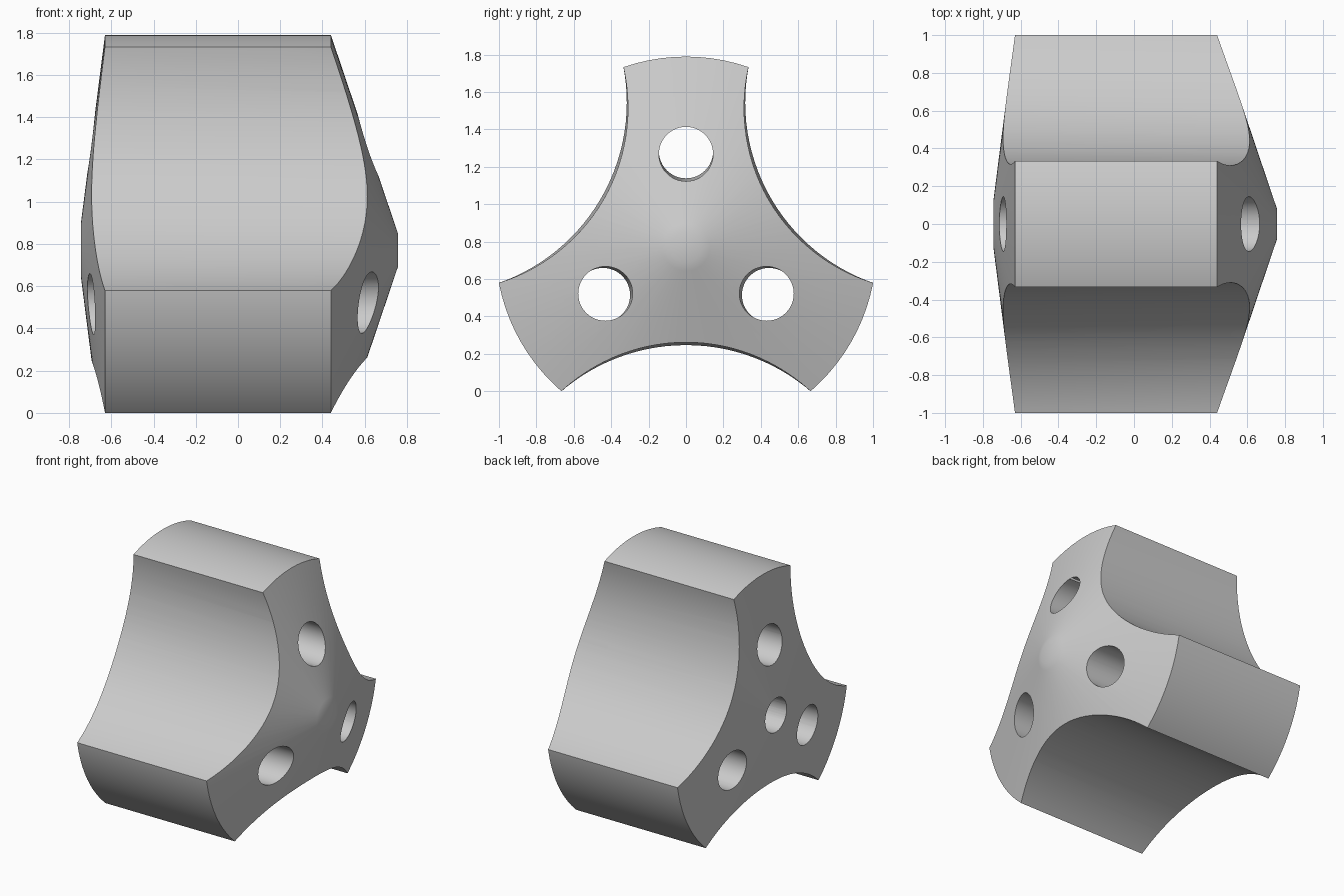
import bpy
import bmesh
from math import cos, sin, pi, radians, sqrt

cube = bpy.data.objects.get("Cube")
if cube:
    bpy.data.objects.remove(cube, do_unlink=True)

AXIS_Z = 0.771        # height of the knob's axis, which runs along x
RIM = 1.0185          # outer radius
TIP_HALF = 0.666      # half the distance between the two tips of a scoop
TIP_DIST = 0.771      # distance from the axis to the line joining those tips

grey = bpy.data.materials.new("plain_grey")
grey.use_nodes = True
colour = (0.6, 0.6, 0.6, 1)
grey.diffuse_color = colour
grey.node_tree.nodes["Principled BSDF"].inputs["Base Color"].default_value = colour


def loft(name, sections, sides):
    """Closed solid through circles given as (x, radius, offset, direction)."""
    bm = bmesh.new()
    rings = []
    for x, radius, offset, direction in sections:
        cy, cz = offset * cos(direction), AXIS_Z + offset * sin(direction)
        rings.append([bm.verts.new((x,
                                    cy + radius * cos(direction + 2 * pi * i / sides),
                                    cz + radius * sin(direction + 2 * pi * i / sides)))
                      for i in range(sides)])
    for a, b in zip(rings, rings[1:]):
        for i in range(sides):
            j = (i + 1) % sides
            bm.faces.new((a[i], a[j], b[j], b[i]))
    bm.faces.new(rings[0])
    bm.faces.new(rings[-1])
    bmesh.ops.recalc_face_normals(bm, faces=bm.faces[:])
    mesh = bpy.data.meshes.new(name)
    bm.to_mesh(mesh)
    bm.free()
    mesh.materials.append(grey)
    obj = bpy.data.objects.new(name, mesh)
    bpy.context.collection.objects.link(obj)
    return obj


def cut(body, cutter):
    mod = body.modifiers.new(cutter.name, "BOOLEAN")
    mod.operation = "DIFFERENCE"
    mod.solver = "EXACT"
    mod.object = cutter
    bpy.context.view_layer.objects.active = body
    bpy.ops.object.modifier_apply(modifier=mod.name)
    bpy.data.objects.remove(cutter, do_unlink=True)


def scoop_section(x, direction):
    """Circle through both tips, slightly shallower towards the back end."""
    depth = 0.255 + 0.0115 * x
    radius = (TIP_HALF ** 2 + depth ** 2) / (2 * depth)
    return x, radius, TIP_DIST - depth + radius, direction


# Round body with a shallow cone on one end and a steeper cone on the other
knob = loft("lobed_knob", [(-0.75, 0.08, 0, pi / 2), (-0.63, RIM, 0, pi / 2),
                           (0.44, RIM, 0, pi / 2), (0.757, 0.08, 0, pi / 2)], 96)

# Three scoops between the lobes
for angle in (-90, 30, 150):
    d = radians(angle)
    cut(knob, loft("scoop_cutter", [scoop_section(-1, d), scoop_section(1, d)], 120))

# One hole through each lobe, leaning slightly outwards
for angle in (90, 210, 330):
    d = radians(angle)
    cut(knob, loft("lobe_hole_cutter", [(-1, 0.145, 0.516, d), (1, 0.145, 0.493, d)], 48))

# Hole along the axis
cut(knob, loft("centre_hole_cutter", [(-1, 0.127, 0, 0), (1, 0.127, 0, 0)], 48))

bpy.ops.object.select_all(action="DESELECT")
knob.select_set(True)
bpy.context.view_layer.objects.active = knob
bpy.ops.object.shade_smooth_by_angle(angle=radians(20))
